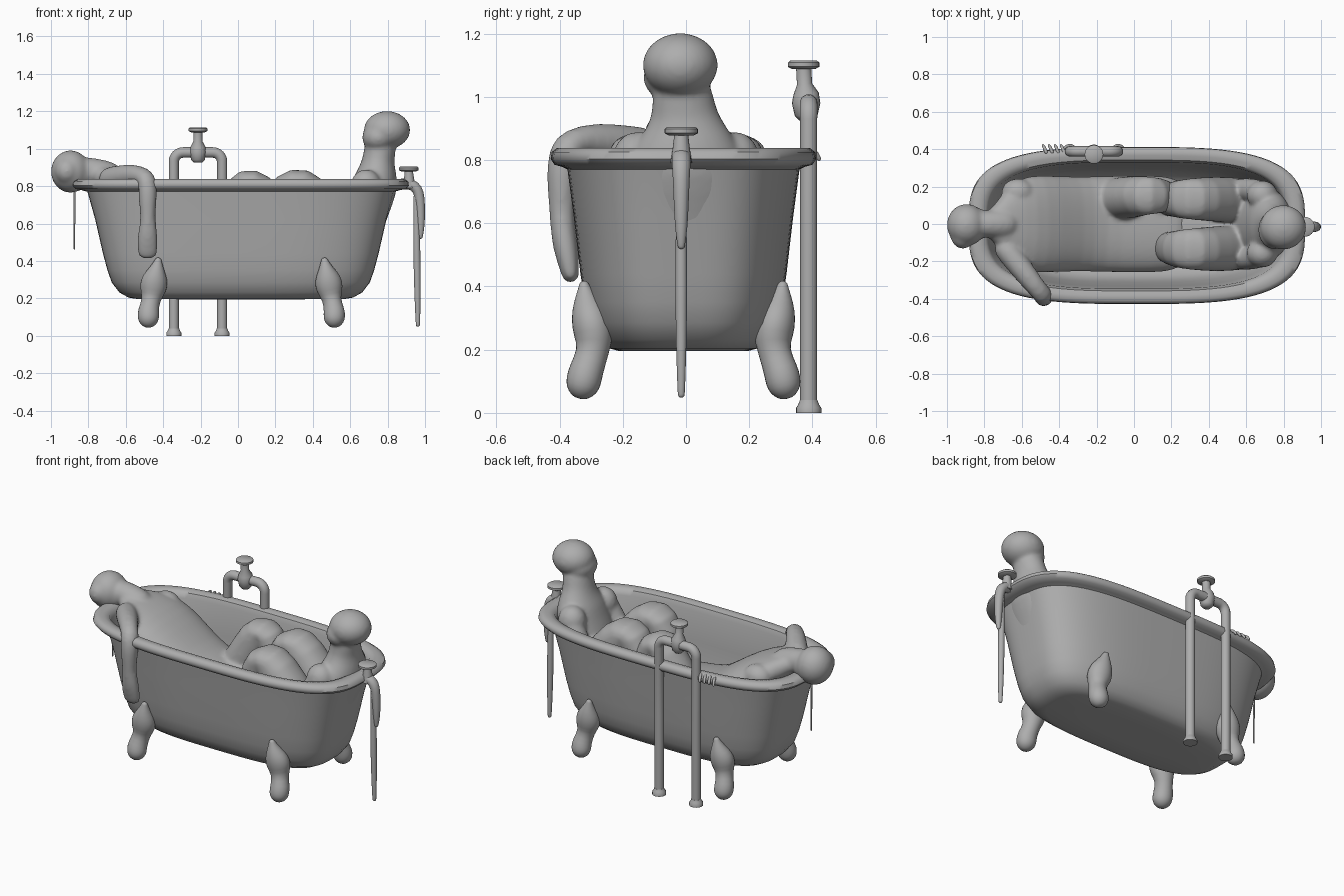
import bpy, bmesh, math
from mathutils import Vector, Matrix

grey = bpy.data.materials.new("plain grey")
grey.diffuse_color = (0.42, 0.42, 0.42, 1)


def finish(name, bm, subdiv=0, voxel=0.0):
    """Turn a bmesh into a smooth shaded object."""
    bmesh.ops.recalc_face_normals(bm, faces=bm.faces)
    me = bpy.data.meshes.new(name)
    bm.to_mesh(me)
    bm.free()
    me.materials.append(grey)
    for p in me.polygons:
        p.use_smooth = True
    if not subdiv:
        me.set_sharp_from_angle(angle=math.radians(50))
    ob = bpy.data.objects.new(name, me)
    bpy.context.collection.objects.link(ob)
    if subdiv:
        ob.modifiers.new("round", 'SUBSURF').levels = subdiv
        ob.modifiers["round"].render_levels = subdiv
    if voxel:
        m = ob.modifiers.new("fuse", 'REMESH')
        m.mode, m.voxel_size, m.use_smooth_shade = 'VOXEL', voxel, True
        s = ob.modifiers.new("soften", 'SMOOTH')
        s.factor, s.iterations = 0.5, 8
    return ob


def bridge(bm, rings):
    """Skin a list of vertex rings and cap both ends."""
    n = len(rings[0])
    for a, b in zip(rings, rings[1:]):
        for i in range(n):
            bm.faces.new((a[i], a[(i + 1) % n], b[(i + 1) % n], b[i]))
    bm.faces.new(rings[0])
    bm.faces.new(rings[-1])


def loft(bm, pts, sides=12, dome=True, power=2.0):
    """Elliptical tube through (x, y, z, half width, half depth)."""
    pts = [p if len(p) == 5 else (*p, p[3]) for p in pts]
    P = [Vector(p[:3]) for p in pts]
    last = len(P) - 1
    secs = []
    for i, p in enumerate(P):
        t = (P[min(i + 1, last)] - P[max(i - 1, 0)]).normalized()
        side = Vector((0, 1, 0))
        side = (side - t * side.dot(t)).normalized()
        secs.append((p, t, side, t.cross(side), pts[i][3], pts[i][4]))
    if dome:
        def caps(sec, sign):
            p, t, s, u, w, d = sec
            r = min(w, d)
            return [(p + t * (sign * r * o), t, s, u, w * k, d * k)
                    for o, k in ((0.5, 0.87), (0.85, 0.53), (0.98, 0.2))]
        secs = caps(secs[0], -1)[::-1] + secs + caps(secs[-1], 1)
    rings = []
    e = 2 / power
    for p, t, s, u, w, d in secs:
        ring = []
        for k in range(sides):
            c, n = math.cos(math.tau * k / sides), math.sin(math.tau * k / sides)
            ring.append(bm.verts.new(p + s * (w * math.copysign(abs(c) ** e, c))
                                     + u * (d * math.copysign(abs(n) ** e, n))))
        rings.append(ring)
    bridge(bm, rings)


def blob(bm, x, y, z, rx, ry, rz):
    m = Matrix.Translation((x, y, z)) @ Matrix.Diagonal((rx, ry, rz, 1))
    bmesh.ops.create_uvsphere(bm, u_segments=20, v_segments=12, radius=1, matrix=m)


def tube(name, pts, sides=20, dome=False, subdiv=0):
    bm = bmesh.new()
    loft(bm, pts, sides, dome)
    return finish(name, bm, subdiv)


# Tub shell: outer wall, rolled rim, inner wall (half length, half width, height)
CX, CY = 0.015, -0.008
profile = [(.3, .1, .195), (.55, .205, .196), (.60, .235, .204), (.65, .268, .232), (.69, .296, .285),
           (.713, .312, .35), (.737, .326, .44), (.778, .347, .62), (.82, .367, .77),
           (.85, .383, .778), (.885, .408, .785), (.9, .42, .803), (.895, .417, .825),
           (.87, .4, .838), (.84, .375, .838), (.81, .35, .83), (.795, .338, .8),
           (.757, .325, .62), (.71, .303, .42), (.64, .265, .28), (.5, .19, .24)]
bm = bmesh.new()
rings = []
for a, b, z in profile:
    ring = []
    for k in range(96):
        c, s = math.cos(math.tau * k / 96), math.sin(math.tau * k / 96)
        e = 2 / 3.25
        ring.append(bm.verts.new((CX + a * math.copysign(abs(c) ** e, c),
                                  CY + b * math.copysign(abs(s) ** e, s), z)))
    rings.append(ring)
bridge(bm, rings)
finish("bathtub", bm)

# Four feet flaring up into the wall
for sx, nx in ((-1, "left"), (1, "right")):
    for sy, ny in ((-1, "front"), (1, "back")):
        shape = [(.497, .316, .1, .058, .06), (.497, .308, .135, .056, .058), (.482, .285, .195, .05, .046),
                 (.472, .282, .25, .068, .078), (.462, .297, .31, .062, .072), (.452, .308, .355, .042, .042),
                 (.445, .314, .4, .018, .02)]
        tube(f"foot_{ny}_{nx}", [(CX + .003 + sx * x, CY + sy * y, z, w, d) for x, y, z, w, d in shape],
             14, True, 1)

# Tall back tap: two floor pipes arching to a central valve
Y = .388
VX = -.214
for s, n in ((-1, "left"), (1, "right")):
    px = VX + s * .129
    pipe = [(px, Y, .02, .027), (px, Y, .5, .027), (px, Y, .93, .027)]
    for k in range(1, 7):
        a = math.radians(15 * k)
        pipe.append((px - s * .05 * (1 - math.cos(a)), Y, .93 + .05 * math.sin(a), .028))
    pipe.append((VX, Y, .98, .028))
    tube(f"floor_pipe_{n}", pipe)
    tube(f"floor_flange_{n}", [(px, Y, 0, .04), (px, Y, .016, .04), (px, Y, .026, .033), (px, Y, .04, .028)])
tube("back_valve_stem", [(VX, .38, .925, .022), (VX, .38, .94, .036), (VX, .38, .98, .045), (VX, .38, 1.01, .04),
                         (VX, .375, 1.04, .024), (VX, .372, 1.095, .024)])


def handle(name, x, y, z, r):
    tube(name, [(x, y, z, r * .75), (x, y, z + .007, r), (x, y, z + .02, r), (x, y, z + .026, r * .85)], 24)


handle("back_valve_handle", VX, .372, 1.088, .05)

# End tap with curved spout and running water
TY = -.015
tube("end_spout", [(.82, TY, .80, .028), (.88, TY, .815, .03), (.93, TY, .81, .031), (.96, TY, .785, .03),
                   (.972, TY, .74, .027), (.977, TY, .66, .024), (.978, TY, .58, .02), (.976, TY, .53, .012)],
     16, True, 1)
tube("end_valve_stem", [(.915, TY, .79, .034), (.915, TY, .83, .028), (.913, TY, .88, .022)])
handle("end_valve_handle", .913, TY, .878, .053)
tube("running_water", [(.953, TY, .74, .017), (.955, TY, .55, .018), (.957, TY, .4, .02),
                       (.96, TY, .2, .017), (.962, TY, .06, .012)], 12, True, 1)

# Reclining bather: head over the left rim, one arm hanging outside
bm = bmesh.new()
loft(bm, [(-.74, 0, .86, .10, .06), (-.67, 0, .825, .21, .075), (-.57, 0, .77, .265, .105),
          (-.45, 0, .695, .262, .11), (-.32, 0, .60, .255, .11), (-.18, 0, .53, .258, .11),
          (0, 0, .50, .265, .115), (.2, 0, .48, .26, .115)], 20, True, 2.3)
blob(bm, -.895, -.005, .878, .108, .115, .114)
blob(bm, -.915, -.05, .88, .07, .085, .075)
blob(bm, -.85, .0, .868, .085, .09, .09)
loft(bm, [(-.86, 0, .88, .08), (-.78, 0, .885, .072), (-.70, 0, .85, .09)])
blob(bm, -.62, .17, .80, .09, .075, .075)
loft(bm, [(-.68, -.14, .84, .068), (-.60, -.24, .855, .064), (-.53, -.33, .862, .056),
          (-.488, -.378, .845, .055), (-.482, -.39, .79, .053), (-.483, -.393, .72, .05),
          (-.482, -.393, .63, .04), (-.482, -.388, .56, .042, .052), (-.485, -.376, .50, .04, .06),
          (-.483, -.366, .44, .03, .055)])
loft(bm, [(-.12, .13, .50, .12), (-.01, .145, .69, .118), (.065, .152, .845, .108),
          (.115, .152, .825, .104), (.16, .15, .65, .09), (.2, .14, .45, .07)])
finish("reclining_bather", bm, 1, .011)

# Fingers gripping the back rim
for i in range(4):
    x = -.48 + i * .032
    tube(f"finger_{i + 1}", [(x + .01, .385, .83, .010), (x, .41, .826, .010), (x - .006, .42, .805, .008)],
         8, True, 1)

# Thin strand hanging below the head
tube("hanging_strand", [(-.875, 0, .80, .006), (-.875, 0, .62, .005), (-.875, 0, .465, .004)], 8, True)

# Seated bather: upright at the right end with raised knees
bm = bmesh.new()
loft(bm, [(.59, 0, .42, .22, .14), (.655, 0, .6, .2, .125), (.715, 0, .75, .2, .125), (.735, 0, .82, .185, .125),
          (.745, 0, .88, .145, .105), (.75, -.005, .94, .105, .085), (.76, -.01, 1.0, .1, .088)], 16)
blob(bm, .797, -.018, 1.1, .127, .122, .102)
blob(bm, .75, -.03, 1.06, .088, .108, .08)
blob(bm, .80, 0, 1.11, .11, .09, .088)
for s in (-1, 1):
    blob(bm, .685, s * .155, .80, .085, .08, .09)
    loft(bm, [(.67, s * .17, .78, .07), (.60, s * .19, .66, .062), (.5, s * .18, .54, .055)])
    loft(bm, [(.58, s * .125, .50, .125), (.43, s * .134, .68, .125), (.315, s * .134, .835, .114),
              (.268, s * .134, .82, .11), (.215, s * .133, .65, .095), (.17, s * .12, .45, .08)],
         14, True, 2.3)
loft(bm, [(.25, 0, .48, .2, .1), (.55, 0, .50, .2, .1)], 14)
finish("seated_bather", bm, 1, .011)
